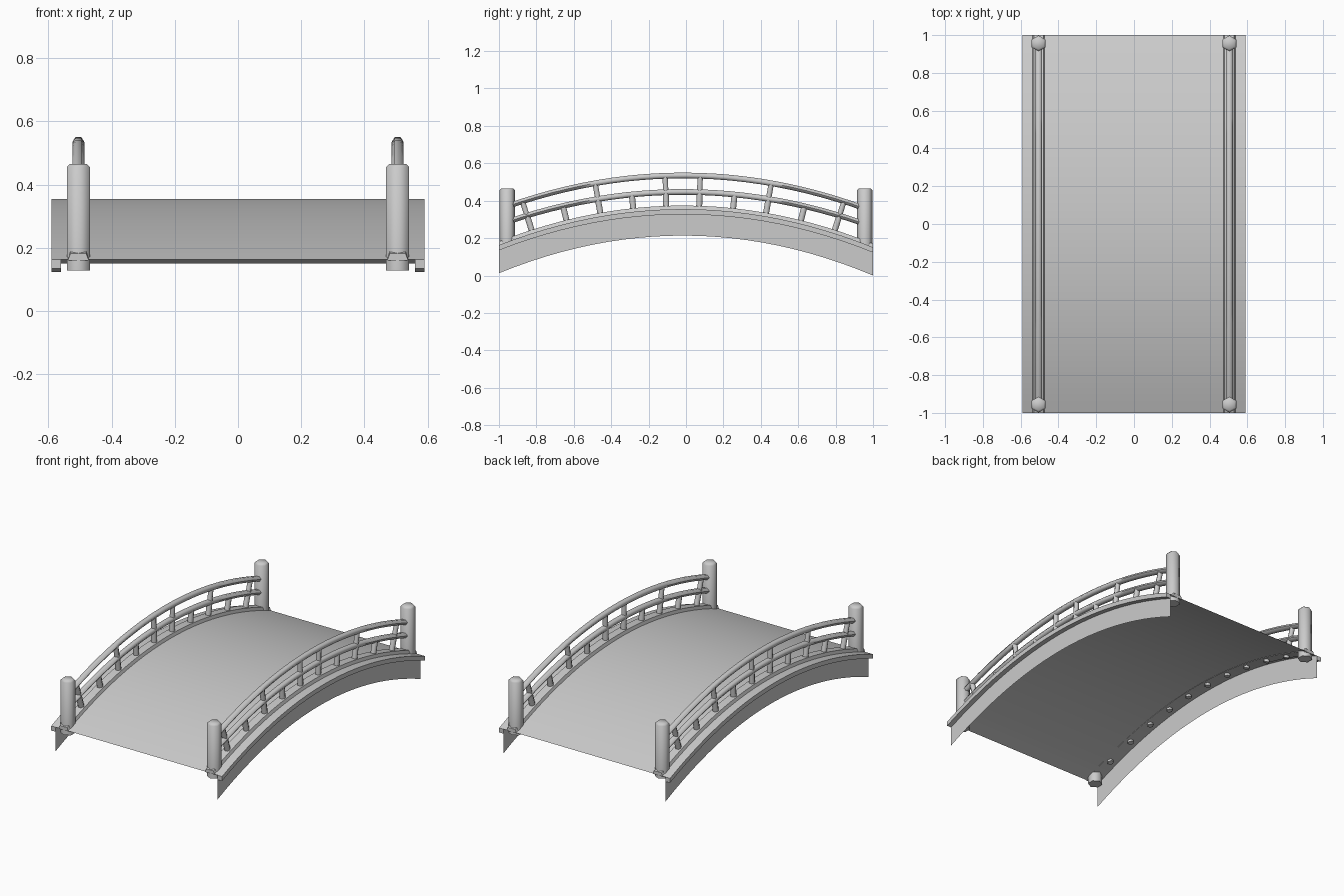
import bpy, bmesh, math
from mathutils import Vector

if "Cube" in bpy.data.objects:
    bpy.data.objects.remove(bpy.data.objects["Cube"])

PEAK = -0.015      # the arch crest sits slightly off centre
RAIL_X = 0.505


def arch(y, crest, k):
    return crest - k * (y - PEAK) ** 2


def deck_z(y):
    return arch(y, 0.355, 0.198)


def top_rail_z(y):
    return arch(y, 0.535, 0.187)


def mid_rail_z(y):
    return arch(y, 0.447, 0.181)


def fascia_z(y):
    return arch(y, 0.2135, 0.2072)


def finish(bm, name, angle=40):
    bmesh.ops.recalc_face_normals(bm, faces=bm.faces)
    me = bpy.data.meshes.new(name)
    bm.to_mesh(me)
    bm.free()
    ob = bpy.data.objects.new(name, me)
    bpy.context.collection.objects.link(ob)
    bpy.ops.object.select_all(action='DESELECT')
    ob.select_set(True)
    bpy.context.view_layer.objects.active = ob
    bpy.ops.object.shade_smooth_by_angle(angle=math.radians(angle))
    return ob


def sweep(name, profile, y0=-1.0, y1=1.0, closed=True, n=24, angle=40):
    """Loft a profile, given as a function of y returning (x, z) points, along y."""
    bm = bmesh.new()
    rows = []
    for i in range(n + 1):
        y = y0 + (y1 - y0) * i / n
        rows.append([bm.verts.new((x, y, z)) for x, z in profile(y)])
    m = len(rows[0])
    for a, b in zip(rows, rows[1:]):
        for j in range(m if closed else m - 1):
            k = (j + 1) % m
            bm.faces.new((a[j], a[k], b[k], b[j]))
    if closed:
        bm.faces.new(rows[0])
        bm.faces.new(rows[-1])
    return finish(bm, name, angle)


def prism(name, p0, p1, r, sides=6, phase=0.0, chamfer=0.0):
    """Upright or leaning bar between two points, with optional chamfered top."""
    p0, p1 = Vector(p0), Vector(p1)
    d = (p1 - p0).normalized()
    u = Vector((1, 0, 0))
    v = d.cross(u).normalized()
    levels = [(p0, r), (p1, r)]
    if chamfer:
        levels = [(p0, r), (p1 - d * chamfer, r), (p1, r - chamfer)]
    bm = bmesh.new()
    rings = []
    for p, rad in levels:
        rings.append([bm.verts.new(p + rad * (math.cos(t) * u + math.sin(t) * v))
                      for t in (phase + 2 * math.pi * i / sides for i in range(sides))])
    for a, b in zip(rings, rings[1:]):
        for j in range(sides):
            k = (j + 1) % sides
            bm.faces.new((a[j], a[k], b[k], b[j]))
    bm.faces.new(rings[0])
    bm.faces.new(rings[-1])
    return finish(bm, name, 65)


# Thin walking surface
sweep("deck", lambda y: [(-0.56, deck_z(y)), (0.56, deck_z(y))], closed=False)

# Balusters: base position and whether they reach the top rail
balusters = [(-0.82, 1), (-0.635, 0), (-0.455, 1), (-0.28, 0), (-0.105, 1),
             (0.07, 1), (0.25, 0), (0.425, 1), (0.61, 0), (0.79, 1)]

for s, side in ((-1, "left"), (1, "right")):
    cx = s * RAIL_X

    # Overhanging edge strip and the thin fascia under it
    sweep(side + "_edge_strip", lambda y: [
        (s * 0.56, deck_z(y)), (s * 0.59, deck_z(y)),
        (s * 0.59, deck_z(y) - 0.028), (s * 0.56, deck_z(y) - 0.028)])
    sweep(side + "_fascia", lambda y: [
        (s * 0.56, deck_z(y) - 0.02), (s * 0.56, fascia_z(y))], closed=False)

    # Low curb under the balusters
    sweep(side + "_curb", lambda y: [
        (cx - 0.033, deck_z(y) - 0.003), (cx - 0.025, deck_z(y) + 0.019),
        (cx + 0.025, deck_z(y) + 0.019), (cx + 0.033, deck_z(y) - 0.003)])

    # Hexagonal hand rails
    for label, height in (("top", top_rail_z), ("middle", mid_rail_z)):
        sweep(side + "_" + label + "_rail", lambda y: [
            (cx + 0.019 * math.cos(a * math.pi / 3),
             height(y) + 0.0175 * math.sin(a * math.pi / 3)) for a in range(6)],
            y0=-0.96, y1=0.96, angle=65)

    # End posts
    for e, end in ((-1, "front"), (1, "back")):
        prism(side + "_" + end + "_post", (cx, e * 0.956, 0.128),
              (cx, e * 0.956, 0.466), 0.042, 6, math.pi / 6, 0.011)

    # Balusters, leaning square to the arch
    for i, (y, tall) in enumerate(balusters):
        slope = 0.40 * (y - PEAK)
        z = deck_z(y)
        lean = Vector((0, slope, 1)).normalized()

        def at(h):
            return Vector((cx, y, z)) + lean * h
        prism(f"{side}_lower_baluster_{i}", at(-0.018), at(0.088), 0.0185, 6)
        if tall:
            prism(f"{side}_upper_baluster_{i}", at(0.08), at(0.174), 0.0165, 6)
